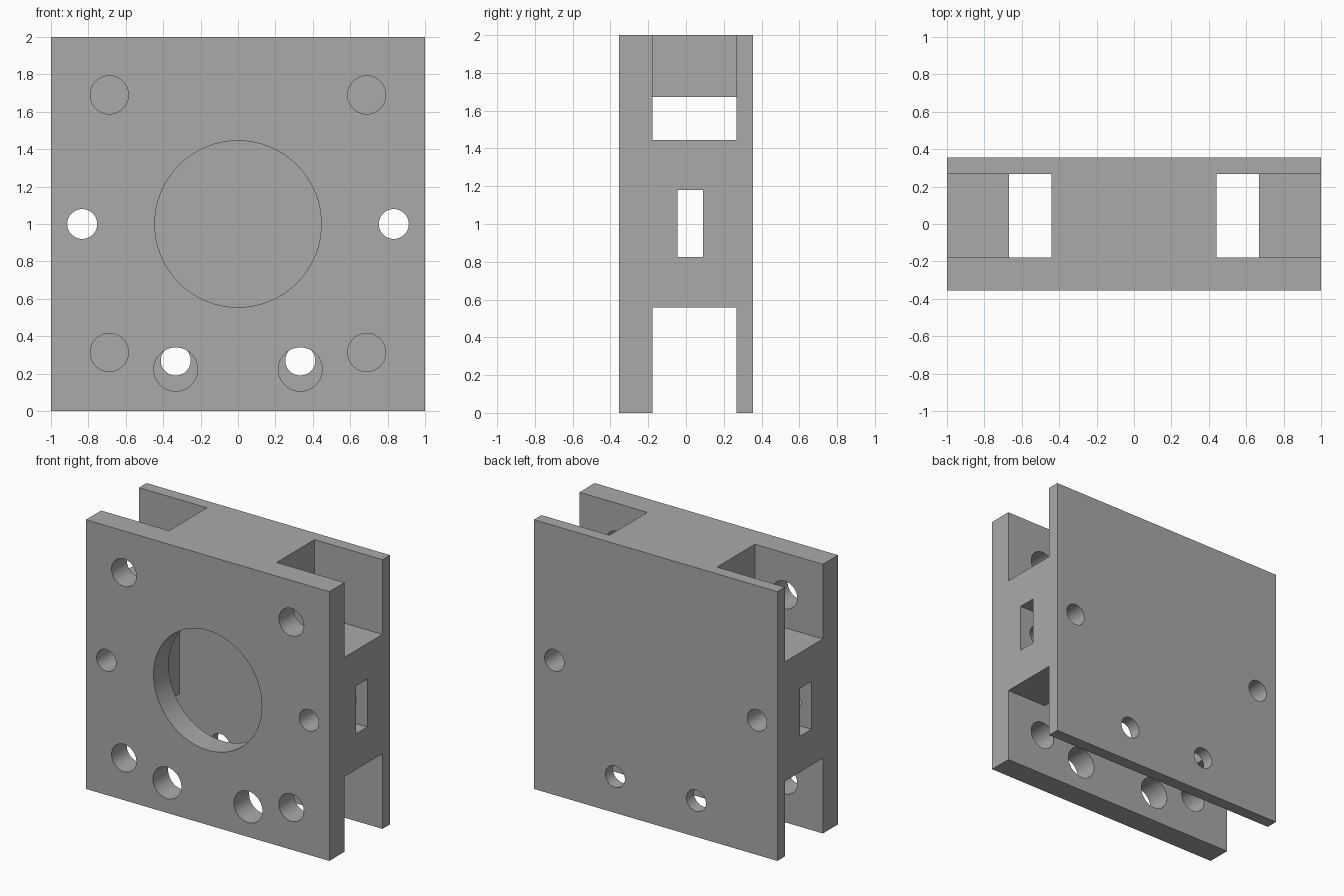
import bpy
import bmesh
import math
from mathutils import Matrix, Vector

cube = bpy.data.objects.get("Cube")
if cube:
    bpy.data.objects.remove(cube, do_unlink=True)

FRONT, BACK = -0.356, 0.356      # outer faces
INNER_F, INNER_B = -0.178, 0.267  # faces of the plates towards the cavity


def add_object(name, bm):
    mesh = bpy.data.meshes.new(name)
    bmesh.ops.recalc_face_normals(bm, faces=bm.faces)
    bm.to_mesh(mesh)
    bm.free()
    obj = bpy.data.objects.new(name, mesh)
    bpy.context.collection.objects.link(obj)
    return obj


def box(name, low, high):
    low, high = Vector(low), Vector(high)
    bm = bmesh.new()
    bmesh.ops.create_cube(bm, size=1, matrix=Matrix.Translation((low + high) / 2)
                          @ Matrix.Diagonal((*(high - low), 1)))
    return add_object(name, bm)


def prism(name, outline, y0, y1):
    """Extrude an x-z outline along y."""
    bm = bmesh.new()
    face = bm.faces.new([bm.verts.new((x, y0, z)) for x, z in outline])
    new = bmesh.ops.extrude_face_region(bm, geom=[face])["geom"]
    verts = [v for v in new if isinstance(v, bmesh.types.BMVert)]
    bmesh.ops.translate(bm, vec=(0, y1 - y0, 0), verts=verts)
    return add_object(name, bm)


def drill(name, x, z, radius, y0, y1):
    turns = [2 * math.pi * i / 64 for i in range(64)]
    return prism(name, [(x + radius * math.cos(a), z + radius * math.sin(a))
                        for a in turns], y0, y1)


def cut(body, cutter):
    cutter.hide_render = True
    mod = body.modifiers.new("Cut", "BOOLEAN")
    mod.operation, mod.solver, mod.object = "DIFFERENCE", "EXACT", cutter
    bpy.context.view_layer.objects.active = body
    bpy.ops.object.modifier_apply(modifier=mod.name)
    bpy.data.objects.remove(cutter, do_unlink=True)


body = box("mounting_block", (-1, FRONT, 0), (1, BACK, 2))

# Cavity between the plates: bottom slot, central chamber, top corner pockets
half = [(1.1, -0.1), (1.1, 0.558), (0.667, 0.558), (0.667, 1.445),
        (1.1, 1.445), (1.1, 2.1), (0.442, 2.1), (0.442, 1.672)]
outline = half + [(-x, z) for x, z in reversed(half)]
cut(body, prism("cavity_cutter", outline, INNER_F, INNER_B))

# Large round opening in the front plate
cut(body, drill("bore_cutter", 0, 1, 0.445, FRONT - 0.1, 0))

for side in (-1, 1):
    # Rectangular slot through each side wall
    xs = sorted((side * 0.6, side * 1.1))
    cut(body, box("slot_cutter", (xs[0], -0.045, 0.825), (xs[1], 0.09, 1.18)))
    # Bolt hole through both plates and the side wall
    cut(body, drill("bolt_cutter", side * 0.833, 1, 0.08, FRONT - 0.1, BACK + 0.1))
    # Corner holes in the front plate
    for z in (0.313, 1.69):
        cut(body, drill("corner_cutter", side * 0.688, z, 0.102, FRONT - 0.1, 0))
    # Lower holes: wide in front, narrow behind
    cut(body, drill("wide_cutter", side * 0.333, 0.223, 0.117, FRONT - 0.1, 0))
    cut(body, drill("narrow_cutter", side * 0.333, 0.27, 0.08, 0, BACK + 0.1))

# Plain grey
grey = bpy.data.materials.new("plain_grey")
grey.use_nodes = True
colour = (0.4, 0.4, 0.4, 1)
grey.diffuse_color = colour
grey.node_tree.nodes["Principled BSDF"].inputs["Base Color"].default_value = colour
body.data.materials.clear()
body.data.materials.append(grey)

bpy.ops.object.select_all(action="DESELECT")
body.select_set(True)
bpy.context.view_layer.objects.active = body
bpy.ops.object.shade_smooth_by_angle(angle=math.radians(30))
